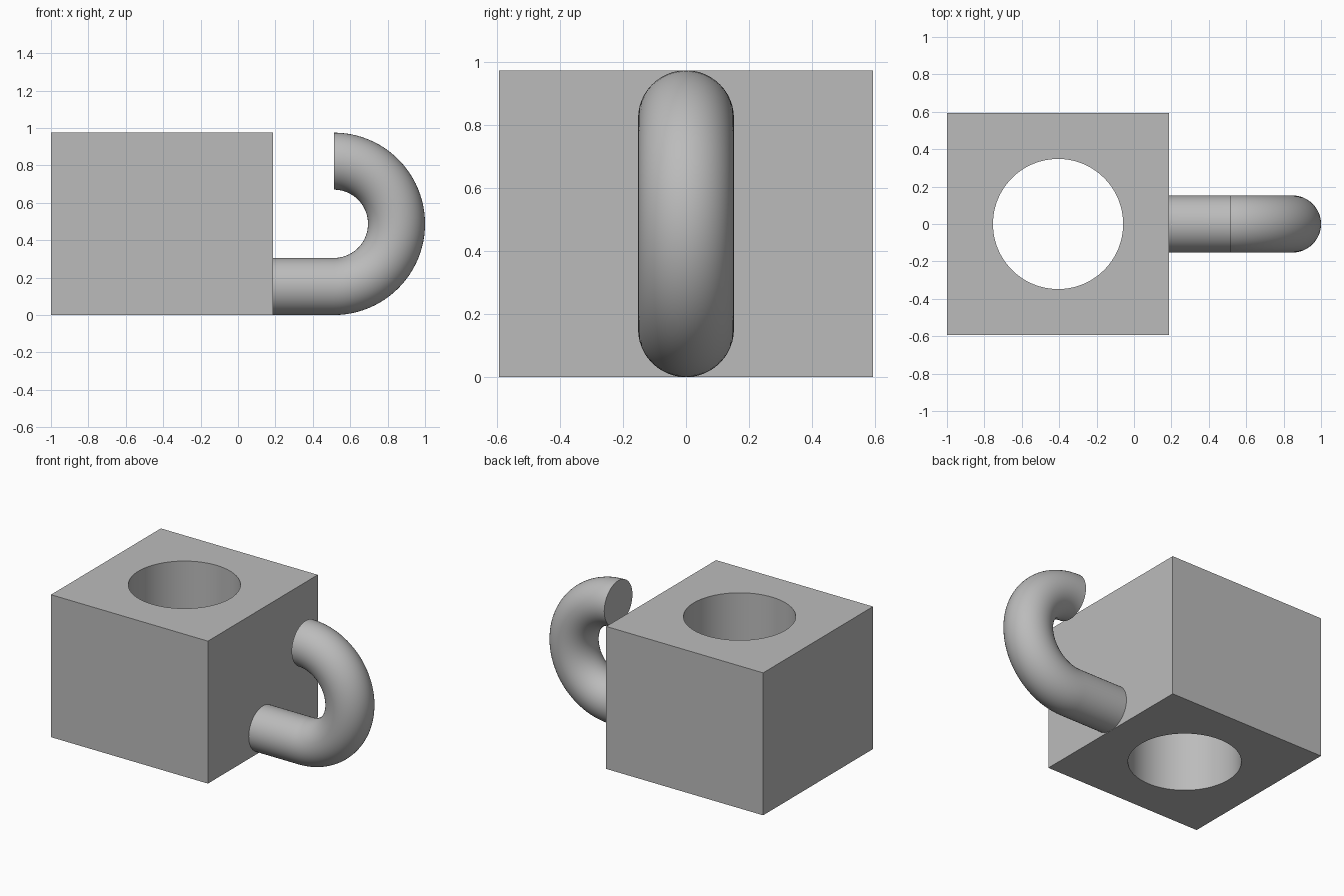
import bpy, bmesh, math
from mathutils import Vector

if "Cube" in bpy.data.objects:
    bpy.data.objects.remove(bpy.data.objects["Cube"])

grey = bpy.data.materials.new("light grey")
grey.diffuse_color = (0.5, 0.5, 0.5, 1)
grey.use_nodes = True
grey.node_tree.nodes["Principled BSDF"].inputs["Base Color"].default_value = grey.diffuse_color


def finish(name, bm):
    bmesh.ops.recalc_face_normals(bm, faces=bm.faces[:])
    mesh = bpy.data.meshes.new(name)
    bm.to_mesh(mesh)
    bm.free()
    mesh.materials.append(grey)
    mesh.shade_smooth()
    mesh.set_sharp_from_angle(angle=math.radians(30))
    obj = bpy.data.objects.new(name, mesh)
    bpy.context.collection.objects.link(obj)
    return obj


def ring(bm, points):
    return [bm.verts.new(p) for p in points]


def bridge(bm, a, b):
    n = len(a)
    for i in range(n):
        j = (i + 1) % n
        bm.faces.new((a[i], a[j], b[j], b[i]))


# Block with a round hole running from top to bottom
X0, X1, HALF, HEIGHT = -1.0, 0.188, 0.594, 0.975
CX, HOLE_R, SIDES = (X0 + X1) / 2, 0.348, 96
bm = bmesh.new()
levels = []
for z in (0, HEIGHT):
    outer = ring(bm, [(X0, -HALF, z), (X1, -HALF, z), (X1, HALF, z), (X0, HALF, z)])
    angles = [math.tau * i / SIDES for i in range(SIDES)]
    inner = ring(bm, [(CX + HOLE_R * math.cos(a), HOLE_R * math.sin(a), z) for a in angles])
    # Each quarter of the cap fans out from its nearest corner
    quarter = SIDES // 4
    for k, corner in enumerate((2, 3, 0, 1)):
        for i in range(k * quarter, (k + 1) * quarter):
            bm.faces.new((outer[corner], inner[i], inner[(i + 1) % SIDES]))
        bm.faces.new((outer[corner], inner[((k + 1) * quarter) % SIDES],
                      outer[(corner + 1) % 4]))
    levels.append((outer, inner))
bridge(bm, levels[0][0], levels[1][0])
bridge(bm, levels[0][1], levels[1][1])
finish("block", bm)

# Hooked handle: straight bar, then a half turn ending in a flat cap
TUBE_R, BEND_R, BEND_X, BEND_Z = 0.1525, 0.335, 0.5125, 0.4875
STEPS, AROUND = 48, 48
path = [(Vector((X1, 0, BEND_Z - BEND_R)), Vector((0, 0, -1)))]
for i in range(STEPS + 1):
    a = -math.pi / 2 + math.pi * i / STEPS
    out = Vector((math.cos(a), 0, math.sin(a)))
    path.append((Vector((BEND_X, 0, BEND_Z)) + out * BEND_R, out))
bm = bmesh.new()
side = Vector((0, 1, 0))
rings = []
for centre, out in path:
    rings.append(ring(bm, [centre + TUBE_R * (out * math.cos(t) + side * math.sin(t))
                           for t in (math.tau * i / AROUND for i in range(AROUND))]))
for a, b in zip(rings, rings[1:]):
    bridge(bm, a, b)
bm.faces.new(rings[0])
bm.faces.new(rings[-1])
finish("hook_handle", bm)
